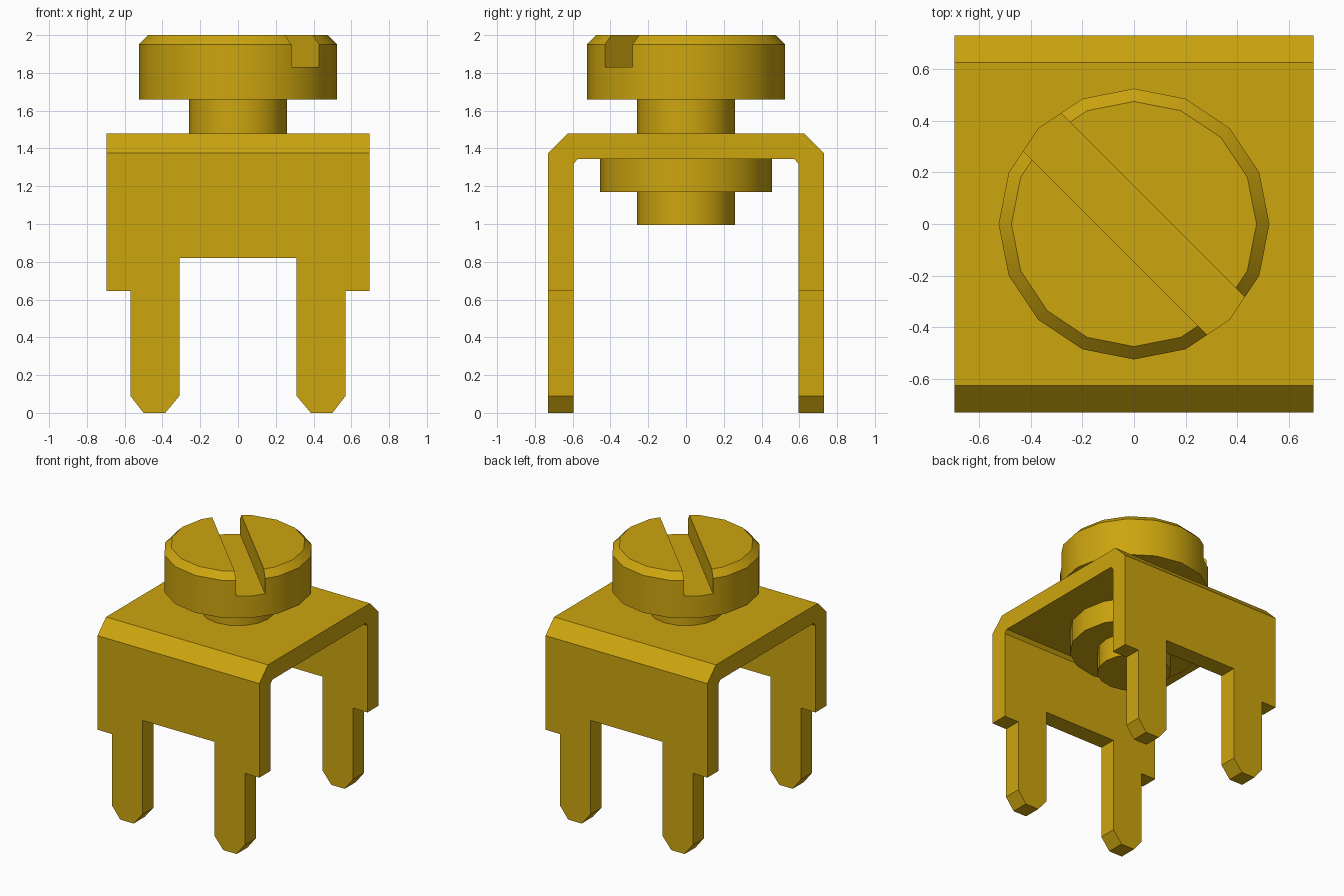
import bpy, bmesh, math
from mathutils import Matrix, Vector

cube = bpy.data.objects.get("Cube")
if cube:
    bpy.data.objects.remove(cube, do_unlink=True)

# One brass colour for the whole terminal
brass = bpy.data.materials.new("brass")
brass.use_nodes = True
COLOUR = (0.61, 0.376, 0.0045, 1.0)
brass.diffuse_color = COLOUR
brass.node_tree.nodes["Principled BSDF"].inputs["Base Color"].default_value = COLOUR


def make_object(name, bm):
    bmesh.ops.recalc_face_normals(bm, faces=bm.faces)
    mesh = bpy.data.meshes.new(name)
    bm.to_mesh(mesh)
    bm.free()
    mesh.materials.append(brass)
    obj = bpy.data.objects.new(name, mesh)
    bpy.context.collection.objects.link(obj)
    return obj


def prism(name, half_outline, axis, half_depth):
    """Mirror a half outline (u, z) about u = 0 and extrude it along axis."""
    outline = half_outline + [(-u, z) for u, z in reversed(half_outline)]
    bm = bmesh.new()
    if axis == "X":
        verts = [bm.verts.new((-half_depth, u, z)) for u, z in outline]
        step = Vector((2 * half_depth, 0, 0))
    else:
        verts = [bm.verts.new((u, -half_depth, z)) for u, z in outline]
        step = Vector((0, 2 * half_depth, 0))
    face = bm.faces.new(verts)
    ext = bmesh.ops.extrude_face_region(bm, geom=[face], use_keep_orig=True)
    moved = [v for v in ext["geom"] if isinstance(v, bmesh.types.BMVert)]
    bmesh.ops.translate(bm, verts=moved, vec=step)
    return make_object(name, bm)


def lathe(name, profile, sides=16):
    """Stack rings (radius, z) and cap both ends."""
    bm = bmesh.new()
    rings = [[bm.verts.new((r * math.cos(2 * math.pi * i / sides),
                            r * math.sin(2 * math.pi * i / sides), z))
              for i in range(sides)] for r, z in profile]
    for a, b in zip(rings, rings[1:]):
        for i in range(sides):
            j = (i + 1) % sides
            bm.faces.new((a[i], a[j], b[j], b[i]))
    bm.faces.new(rings[0])
    bm.faces.new(rings[-1])
    return make_object(name, bm)


def boolean(obj, cutter, operation):
    mod = obj.modifiers.new("cut", "BOOLEAN")
    mod.object, mod.operation, mod.solver = cutter, operation, "EXACT"
    bpy.context.view_layer.objects.active = obj
    bpy.ops.object.modifier_apply(modifier=mod.name)
    bpy.data.objects.remove(cutter, do_unlink=True)


# Folded bracket: U section along x, trimmed to the leg silhouette
bracket = prism("bracket", [
    (0.625, 1.48), (0.73, 1.375), (0.73, -0.1), (0.595, -0.1),
    (0.595, 1.32), (0.572, 1.345)], "X", 0.8)
silhouette = prism("leg_silhouette", [
    (0.695, 1.6), (0.695, 0.645), (0.57, 0.645), (0.57, 0.09),
    (0.50, 0.0), (0.385, 0.0), (0.31, 0.09), (0.31, 0.82)], "Y", 1.0)
boolean(bracket, silhouette, "INTERSECT")

# Screw: shank and chamfered head, with a diagonal driver slot
screw = lathe("screw", [
    (0.26, 0.995), (0.26, 1.66), (0.525, 1.66), (0.525, 1.95), (0.475, 2.0)])
slot = prism("slot_cutter", [(0.104, 2.2), (0.104, 1.83)], "Y", 1.0)
slot.data.transform(Matrix.Rotation(math.radians(45), 4, "Z"))
boolean(screw, slot, "DIFFERENCE")

# Threaded collar under the plate
collar = lathe("collar", [(0.455, 1.17), (0.455, 1.345)])

# Round sides smooth, keep every corner sharp
for obj in (screw, collar):
    bpy.ops.object.select_all(action="DESELECT")
    obj.select_set(True)
    bpy.context.view_layer.objects.active = obj
    bpy.ops.object.shade_smooth_by_angle(angle=math.radians(30))
